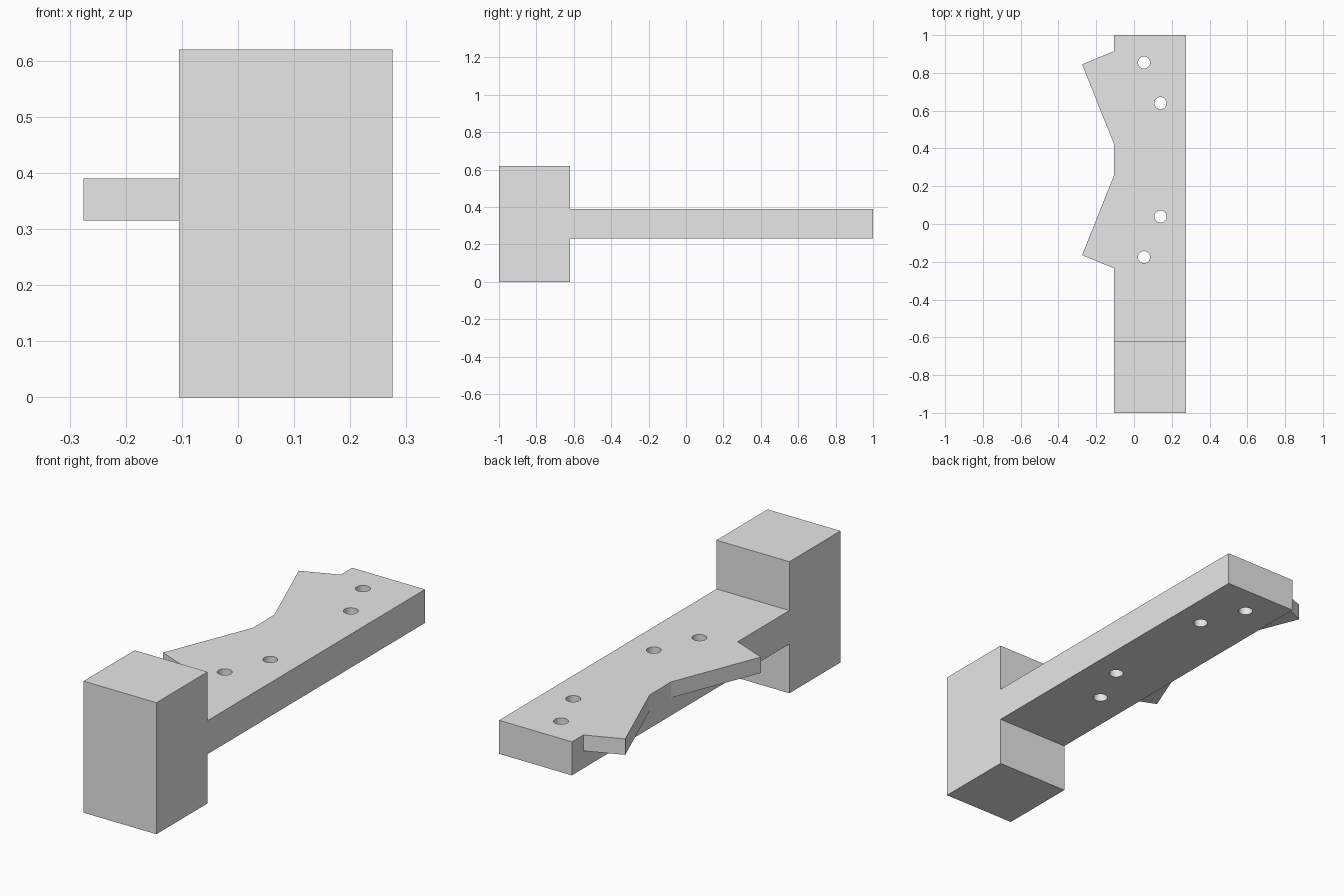
import bpy
import bmesh

cube = bpy.data.objects.get("Cube")
if cube:
    bpy.data.objects.remove(cube, do_unlink=True)

grey = bpy.data.materials.new("plain_grey")
grey.use_nodes = True
grey.diffuse_color = (0.8, 0.8, 0.8, 1)
grey.node_tree.nodes["Principled BSDF"].inputs["Base Color"].default_value = (0.8, 0.8, 0.8, 1)

LEFT, RIGHT = 0.275, -0.105
ARM_BOTTOM, ARM_TOP = 0.232, 0.39
MIRROR_Y = 0.34  # the wings and holes mirror about this line


def prism(name, outline, bottom, top):
    """Extrude a flat outline from bottom to top."""
    bm = bmesh.new()
    face = bm.faces.new([bm.verts.new((x, y, bottom)) for x, y in outline])
    result = bmesh.ops.extrude_face_region(bm, geom=[face])
    verts = [v for v in result["geom"] if isinstance(v, bmesh.types.BMVert)]
    bmesh.ops.translate(bm, verts=verts, vec=(0, 0, top - bottom))
    bmesh.ops.recalc_face_normals(bm, faces=bm.faces)
    mesh = bpy.data.meshes.new(name)
    bm.to_mesh(mesh)
    bm.free()
    mesh.materials.append(grey)
    obj = bpy.data.objects.new(name, mesh)
    bpy.context.collection.objects.link(obj)
    return obj


def bar(name, front, back, bottom, top):
    outline = [(RIGHT, front), (LEFT, front), (LEFT, back), (RIGHT, back)]
    return prism(name, outline, bottom, top)


def both_ends(points):
    return points, [(x, 2 * MIRROR_Y - y) for x, y in points]


# Upright block and long arm
bar("end_block", -1, -0.62, 0, 0.62)
arm = bar("arm", -0.62, 1, ARM_BOTTOM, ARM_TOP)

# Thin pointed wings, flush with the top of the arm
wing = [(RIGHT, 0.42), (-0.275, 0.845), (RIGHT, 0.915)]
for name, outline in zip(("back_wing", "front_wing"), both_ends(wing)):
    prism(name, outline, 0.315, ARM_TOP)

# Round screw holes through the arm
for holes in both_ends([(0.053, 0.855), (0.14, 0.64)]):
    for x, y in holes:
        bpy.ops.mesh.primitive_cylinder_add(vertices=32, radius=0.032, depth=0.5,
                                            location=(x, y, 0.31))
        cutter = bpy.context.object
        cutter.name = "hole_cutter"
        cutter.data.materials.append(grey)
        cutter.hide_render = True
        cutter.hide_set(True)
        cut = arm.modifiers.new("screw_hole", "BOOLEAN")
        cut.operation = "DIFFERENCE"
        cut.solver = "EXACT"
        cut.object = cutter

# Smooth hole walls, sharp box edges
bpy.ops.object.select_all(action="DESELECT")
arm.select_set(True)
bpy.context.view_layer.objects.active = arm
for cut in list(arm.modifiers):
    cutter = cut.object
    bpy.ops.object.modifier_apply(modifier=cut.name)
    bpy.data.objects.remove(cutter, do_unlink=True)
bpy.ops.object.shade_smooth_by_angle()
